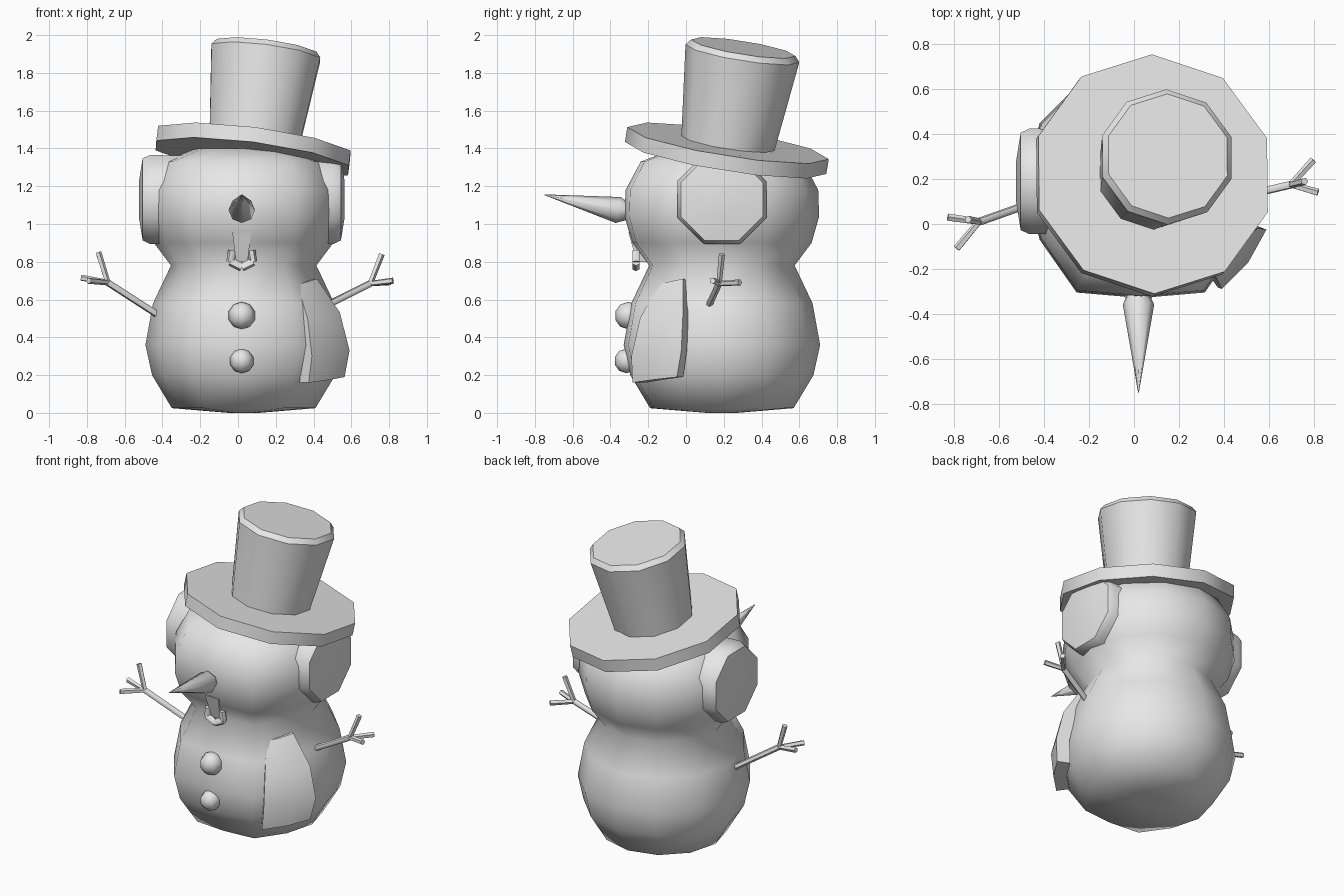
import bpy, bmesh, math
from mathutils import Vector, Matrix

if "Cube" in bpy.data.objects:
    bpy.data.objects.remove(bpy.data.objects["Cube"], do_unlink=True)

grey = bpy.data.materials.new("light grey")
grey.use_nodes = True
grey.diffuse_color = (0.8, 0.8, 0.8, 1)
grey.node_tree.nodes["Principled BSDF"].inputs["Base Color"].default_value = (0.8, 0.8, 0.8, 1)

CX, CY = 0.03, 0.19      # axis of the body


def make_object(name, bm, angle):
    """Turn a bmesh into a shaded object; angle is the sharp-edge limit."""
    bmesh.ops.recalc_face_normals(bm, faces=bm.faces)
    mesh = bpy.data.meshes.new(name)
    bm.to_mesh(mesh)
    bm.free()
    mesh.materials.append(grey)
    obj = bpy.data.objects.new(name, mesh)
    bpy.context.collection.objects.link(obj)
    bpy.ops.object.select_all(action='DESELECT')
    bpy.context.view_layer.objects.active = obj
    obj.select_set(True)
    bpy.ops.object.shade_smooth_by_angle(angle=math.radians(angle))
    return obj


def lathe(name, profile, sides, origin, axis=(0, 0, 1), phase=0, angle=40, shape=None):
    """Spin (radius, height) pairs around an axis and cap both ends."""
    turn = Vector((0, 0, 1)).rotation_difference(Vector(axis)).to_matrix().to_4x4()
    place = Matrix.Translation(origin) @ turn
    bm = bmesh.new()
    rings = []
    for radius, height in profile:
        ring = []
        for i in range(sides):
            a = phase + math.tau * i / sides
            r = radius * (shape(a) if shape else 1)
            ring.append(bm.verts.new(place @ Vector((r * math.cos(a), r * math.sin(a), height))))
        rings.append(ring)
    for low, high in zip(rings, rings[1:]):
        for i in range(sides):
            j = (i + 1) % sides
            bm.faces.new((low[i], low[j], high[j], high[i]))
    bm.faces.new(rings[0][::-1])
    bm.faces.new(rings[-1])
    return make_object(name, bm, angle)


def stick(name, start, end, r0, r1, sides=6):
    """Tapered rod between two points."""
    start, end = Vector(start), Vector(end)
    d = end - start
    return lathe(name, [(r0, 0), (r1, d.length)], sides, start, d, angle=60)


# Body and head in one turned shape, with fuller front corners
def front_bulge(a):
    return 1.1 if abs(abs(a - math.pi * 1.5) - math.pi / 6) < 0.1 else 1


lathe("body_and_head",
      [(0.08, 0.0), (0.38, 0.025), (0.485, 0.2), (0.52, 0.36), (0.48, 0.58), (0.385, 0.78),
       (0.475, 0.9), (0.515, 1.04), (0.51, 1.18), (0.43, 1.33), (0.25, 1.4)],
      12, (CX, CY, 0), angle=65, shape=front_bulge)

# Ear muffs
for side, name in ((1, "left_ear_muff"), (-1, "right_ear_muff")):
    lathe(name, [(0.25, 0), (0.255, 0.19), (0.235, 0.23), (0.1, 0.25)], 8,
          (0.02 + side * 0.295, CY, 1.13), (side, 0, 0), phase=math.pi / 8, angle=50)

# Hat, tilted back and to one side
tilt = Vector((0.13, 0.16, 1)).normalized()
brim_base = Vector((0.075, 0.21, 1.35))
lathe("hat_brim", [(0.54, 0), (0.54, 0.08)], 10, brim_base, tilt, math.pi / 2)
lathe("hat_crown", [(0.245, 0), (0.25, 0.08), (0.305, 0.565), (0.28, 0.595)], 10,
      brim_base, tilt, math.pi / 2)

# Carrot nose
tip = Vector((0.02, -0.75, 1.155))
root = Vector((0.02, -0.29, 1.06))
lathe("nose", [(0.035, 0), (0.07, 0.07), (0.002, (tip - root).length)], 8,
      root, tip - root, angle=45)

# Buttons
for name, y, z, r in (("upper_button", -0.305, 0.515, 0.073), ("lower_button", -0.315, 0.275, 0.065)):
    bm = bmesh.new()
    bmesh.ops.create_uvsphere(bm, u_segments=8, v_segments=5, radius=r,
                              matrix=Matrix.Translation((0.02, y, z)))
    make_object(name, bm, 60)

# Mouth: a wedge with a protruding lower lip
bm = bmesh.new()
front = [bm.verts.new(p) for p in ((-0.03, -0.305, 0.955), (0.07, -0.305, 0.955),
                                   (0.05, -0.26, 0.8), (-0.01, -0.26, 0.8))]
bm.faces.new(front)
back = bmesh.ops.extrude_face_region(bm, geom=bm.faces[:])
bmesh.ops.translate(bm, verts=[v for v in back["geom"] if isinstance(v, bmesh.types.BMVert)],
                    vec=(0, 0.06, 0))
make_object("mouth", bm, 30)
lip = [(-0.03, -0.265, 0.86), (-0.04, -0.265, 0.8), (0.02, -0.265, 0.77),
       (0.08, -0.265, 0.8), (0.07, -0.265, 0.86)]
for i, (a, b) in enumerate(zip(lip, lip[1:])):
    stick(f"lower_lip_{i + 1}", a, b, 0.022, 0.022)

# Twig arms with three fingers each
arms = {
    "left": ((0.42, 0.11, 0.545), (0.7, 0.175, 0.685),
             ((0.76, 0.19, 0.84), (0.8, 0.285, 0.69), (0.82, 0.14, 0.7))),
    "right": ((-0.38, 0.12, 0.49), (-0.69, 0.01, 0.69),
              ((-0.74, 0.02, 0.85), (-0.83, 0.03, 0.715), (-0.79, -0.11, 0.7))),
}
for side, (shoulder, wrist, fingers) in arms.items():
    stick(f"{side}_arm", shoulder, wrist, 0.018, 0.018)
    for i, end in enumerate(fingers):
        stick(f"{side}_finger_{i + 1}", wrist, end, 0.015, 0.017, 5)

# Hanging scarf end, draped over the front left of the belly
bm = bmesh.new()
rows = []
for z, r, start, end in ((0.68, 0.44, -50, -28), (0.5, 0.55, -52, -22),
                         (0.3, 0.6, -53, -21), (0.16, 0.585, -54, -24)):
    row = []
    for i in range(3):
        a = math.radians(start + (end - start) * i / 2)
        row.append(bm.verts.new((CX + r * math.cos(a), CY + r * math.sin(a), z + 0.015 * i)))
    rows.append(row)
for up, low in zip(rows, rows[1:]):
    for i in range(2):
        bm.faces.new((up[i], low[i], low[i + 1], up[i + 1]))
bmesh.ops.recalc_face_normals(bm, faces=bm.faces)
outer = bm.verts[:]
inner = bmesh.ops.extrude_face_region(bm, geom=bm.faces[:])
for v in inner["geom"]:
    if isinstance(v, bmesh.types.BMVert):
        v.co.x = CX + (v.co.x - CX) * 0.86
        v.co.y = CY + (v.co.y - CY) * 0.86
make_object("scarf_end", bm, 45)
